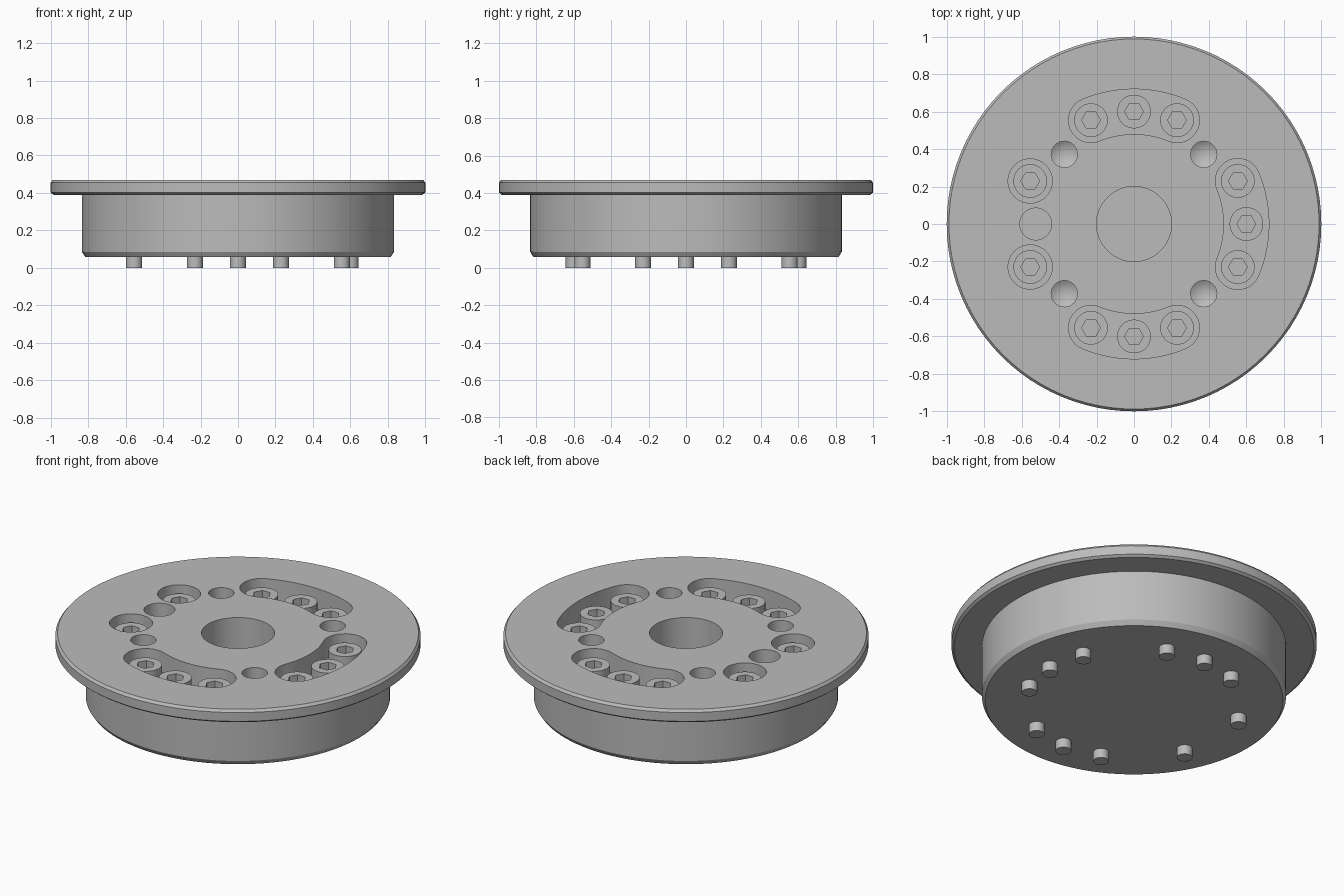
import bpy, bmesh
from math import sin, cos, pi, radians

if "Cube" in bpy.data.objects:
    bpy.data.objects.remove(bpy.data.objects["Cube"])

TOP, FLOOR, BOLT_R = 0.47, 0.345, 0.6

steel = bpy.data.materials.new("steel grey")
steel.use_nodes = True
GREY = (0.5, 0.5, 0.5, 1)
steel.diffuse_color = GREY
steel.node_tree.nodes["Principled BSDF"].inputs["Base Color"].default_value = GREY


def finish(name, bm):
    bmesh.ops.recalc_face_normals(bm, faces=bm.faces)
    mesh = bpy.data.meshes.new(name)
    bm.to_mesh(mesh)
    bm.free()
    mesh.materials.append(steel)
    ob = bpy.data.objects.new(name, mesh)
    bpy.context.collection.objects.link(ob)
    return ob


def lathe(name, profile, sides, x=0, y=0):
    """Solid of revolution from (radius, height) pairs, capped or pointed."""
    bm = bmesh.new()
    rings = []
    for r, z in profile:
        if r == 0:
            rings.append([bm.verts.new((x, y, z))] * sides)
        else:
            rings.append([bm.verts.new((x + r * cos(2 * pi * i / sides),
                                        y + r * sin(2 * pi * i / sides), z))
                          for i in range(sides)])
    for low, high in zip(rings, rings[1:]):
        for i in range(sides):
            j = (i + 1) % sides
            corners = dict.fromkeys((low[i], low[j], high[j], high[i]))
            bm.faces.new(list(corners))
    for ring in (rings[0], rings[-1]):
        if ring[0] is not ring[1]:
            bm.faces.new(ring)
    return finish(name, bm)


def slot(name, middle, half_angle, half_width):
    """Curved slot prism with rounded ends."""
    n = 16
    outline = []
    for i in range(n + 1):
        a = middle - half_angle + 2 * half_angle * i / n
        outline.append(((BOLT_R + half_width) * cos(a), (BOLT_R + half_width) * sin(a)))
    for end, sign in ((middle + half_angle, 1), (middle - half_angle, -1)):
        cx, cy = BOLT_R * cos(end), BOLT_R * sin(end)
        start = end if sign == 1 else end + pi
        for i in range(1, n):
            a = start + pi * i / n
            outline.append((cx + half_width * cos(a), cy + half_width * sin(a)))
        if sign == 1:
            for i in range(n + 1):
                a = middle + half_angle - 2 * half_angle * i / n
                outline.append(((BOLT_R - half_width) * cos(a),
                                (BOLT_R - half_width) * sin(a)))
    bm = bmesh.new()
    face = bm.faces.new([bm.verts.new((x, y, FLOOR)) for x, y in outline])
    top = bmesh.ops.extrude_face_region(bm, geom=[face])["geom"]
    bmesh.ops.translate(bm, vec=(0, 0, 0.2),
                        verts=[v for v in top if isinstance(v, bmesh.types.BMVert)])
    return finish(name, bm)


def activate(ob):
    bpy.ops.object.select_all(action="DESELECT")
    ob.select_set(True)
    bpy.context.view_layer.objects.active = ob


def cut(ob, cutters):
    activate(ob)
    for cutter in cutters:
        mod = ob.modifiers.new("cut", "BOOLEAN")
        mod.operation, mod.solver, mod.object = "DIFFERENCE", "EXACT", cutter
        bpy.ops.object.modifier_apply(modifier=mod.name)
        bpy.data.objects.remove(cutter)
    activate(ob)
    bpy.ops.object.shade_smooth_by_angle(angle=radians(25))


# Flanged hub with chamfered rims
hub = lathe("flanged_hub", [(0.815, 0.057), (0.833, 0.085), (0.833, 0.39), (0.985, 0.39),
                            (1, 0.402), (1, 0.455), (0.988, TOP)], 96)

# Centre bore and locating hole
cutters = [lathe("centre_bore_cutter", [(0.2, 0.17), (0.2, 0.6)], 64),
           lathe("locating_hole_cutter", [(0.085, 0.2), (0.085, 0.6)], 40, -0.525, 0)]
# Drilled holes with conical tips
for sx in (-1, 1):
    for sy in (-1, 1):
        cutters.append(lathe("drilled_hole_cutter", [(0, 0.18), (0.07, 0.225), (0.07, 0.6)],
                             32, sx * 0.372, sy * 0.372))
# Three curved bolt slots and two single counterbores
STEP = radians(22.5)
for k in (0, 1, 3):
    cutters.append(slot("bolt_slot_cutter", k * pi / 2, STEP, 0.12))
for a in (pi - STEP, pi + STEP):
    cutters.append(lathe("counterbore_cutter", [(0.118, FLOOR), (0.118, 0.6)],
                         40, BOLT_R * cos(a), BOLT_R * sin(a)))
cut(hub, cutters)

# Socket head bolts, ends projecting below the hub
bolt = lathe("socket_bolt", [(0.043, 0), (0.043, FLOOR), (0.09, FLOOR), (0.09, 0.43)], 32)
cut(bolt, [lathe("hex_socket_cutter", [(0.05, 0.385), (0.05, 0.6)], 6)])
angles = [k * pi / 2 + d * STEP for k in range(4) for d in (-1, 0, 1) if (k, d) != (2, 0)]
for i, a in enumerate(angles):
    ob = bolt if i == 0 else bolt.copy()
    ob.name = f"socket_bolt_{i + 1}"
    ob.location = (BOLT_R * cos(a), BOLT_R * sin(a), 0)
    if i:
        bpy.context.collection.objects.link(ob)
